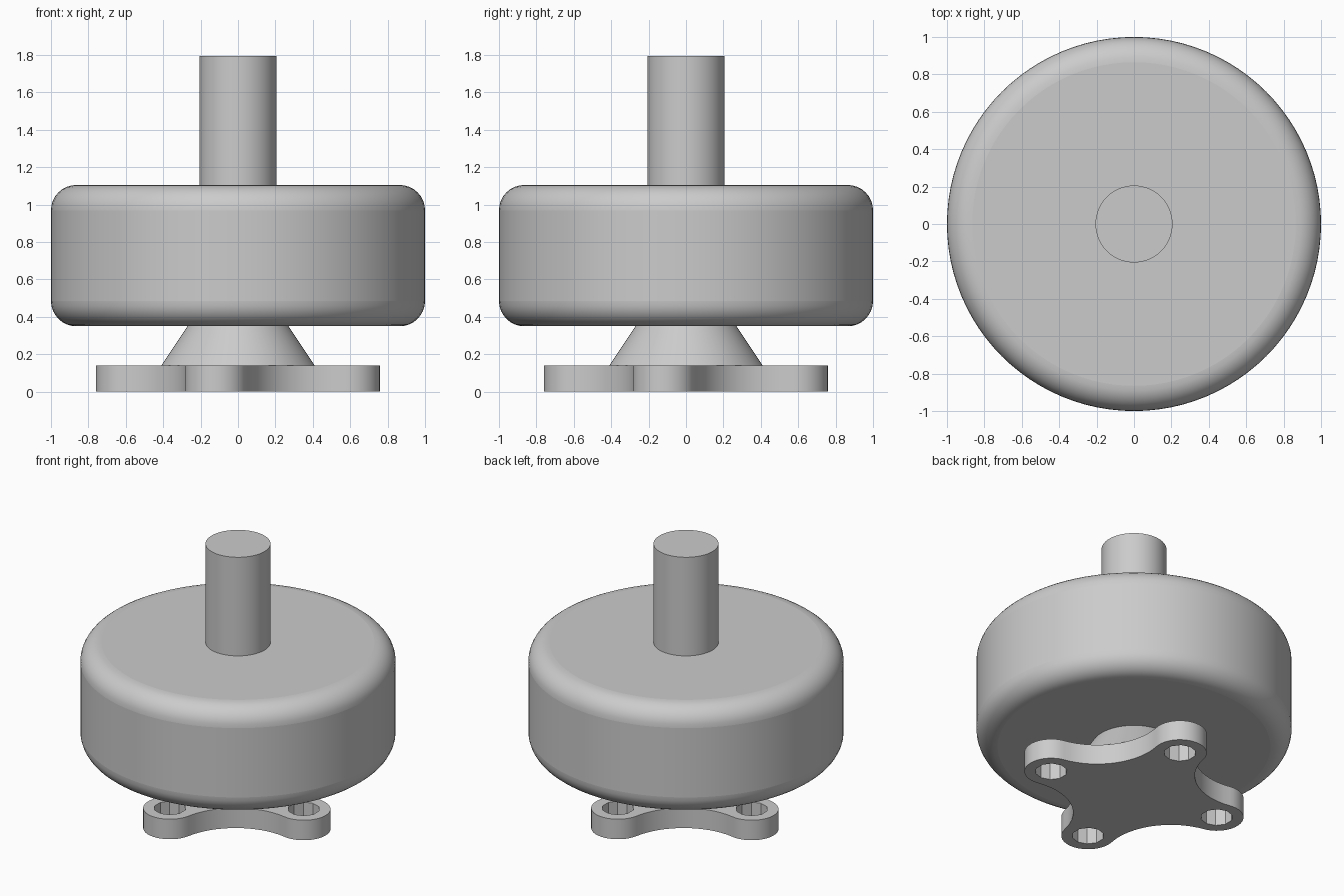
import bpy, bmesh, math
from mathutils import Vector

cube = bpy.data.objects.get("Cube")
if cube:
    bpy.data.objects.remove(cube, do_unlink=True)

grey = bpy.data.materials.new("plain grey")
grey.use_nodes = True
grey.diffuse_color = (0.6, 0.6, 0.6, 1)
grey.node_tree.nodes["Principled BSDF"].inputs["Base Color"].default_value = (0.6, 0.6, 0.6, 1)


def finish(name, bm):
    """Turn a bmesh into a smooth object with sharp edges kept."""
    bmesh.ops.recalc_face_normals(bm, faces=bm.faces)
    mesh = bpy.data.meshes.new(name)
    bm.to_mesh(mesh)
    bm.free()
    mesh.materials.append(grey)
    obj = bpy.data.objects.new(name, mesh)
    bpy.context.collection.objects.link(obj)
    bpy.ops.object.select_all(action="DESELECT")
    obj.select_set(True)
    bpy.context.view_layer.objects.active = obj
    bpy.ops.object.shade_smooth_by_angle(angle=math.radians(30))
    return obj


def frustum(name, r_low, r_high, z_low, z_high, segments=64):
    bm = bmesh.new()
    bmesh.ops.create_cone(bm, cap_ends=True, segments=segments, radius1=r_low,
                          radius2=r_high, depth=z_high - z_low)
    bmesh.ops.translate(bm, verts=bm.verts, vec=(0, 0, (z_low + z_high) / 2))
    return finish(name, bm)


def arc(center, radius, start, end, steps):
    """Points along an arc, angles in degrees."""
    angles = [math.radians(start + (end - start) * i / steps) for i in range(steps + 1)]
    return [center + radius * Vector((math.cos(a), math.sin(a))) for a in angles]


def polar(radius, degrees):
    a = math.radians(degrees)
    return Vector((radius * math.cos(a), radius * math.sin(a)))


# Motor housing: drum with rounded rims
housing = frustum("housing", 1, 1, 0.35, 1.105, 96)
rim = housing.modifiers.new("rounded rims", "BEVEL")
rim.width = 0.135
rim.segments = 8
rim.limit_method = "ANGLE"
rim.angle_limit = math.radians(40)

# Shaft and conical neck
frustum("shaft", 0.206, 0.206, 1.105, 1.795)
frustum("neck", 0.41, 0.27, 0.14, 0.35)

# Mounting plate: four round lugs joined by concave arcs
REACH, LUG, HOLE, THICK, TURN = 0.6, 0.17, 0.102, 0.14, -11
outline = []
for k in range(4):
    a = TURN + 90 * k
    outline += arc(polar(REACH, a), LUG, a - 90, a + 90, 20)
    hollow = polar(REACH * math.sqrt(2), a + 45)
    outline += arc(hollow, REACH - LUG, a - 90, a - 180, 16)[1:-1]

bm = bmesh.new()
face = bm.faces.new([bm.verts.new((p.x, p.y, 0)) for p in outline])
up = bmesh.ops.extrude_face_region(bm, geom=[face])
bmesh.ops.translate(bm, vec=(0, 0, THICK),
                    verts=[g for g in up["geom"] if isinstance(g, bmesh.types.BMVert)])
plate = finish("mounting_plate", bm)

# Screw holes through the lugs
bm = bmesh.new()
for k in range(4):
    made = bmesh.ops.create_cone(bm, cap_ends=True, segments=10, radius1=HOLE,
                                 radius2=HOLE, depth=THICK * 3)
    bmesh.ops.translate(bm, verts=made["verts"],
                        vec=polar(REACH, TURN + 90 * k).to_3d())
cutter = finish("hole_cutter", bm)
cutter.hide_render = True
cutter.hide_set(True)
cutter.display_type = "WIRE"

cut = plate.modifiers.new("screw holes", "BOOLEAN")
cut.operation = "DIFFERENCE"
cut.solver = "EXACT"
cut.object = cutter

# Apply the modifiers, then refresh the smoothing
for obj, name in ((plate, "screw holes"), (housing, "rounded rims")):
    bpy.ops.object.select_all(action="DESELECT")
    obj.select_set(True)
    bpy.context.view_layer.objects.active = obj
    bpy.ops.object.modifier_move_to_index(modifier=name, index=0)
    bpy.ops.object.modifier_apply(modifier=name)
    bpy.ops.object.shade_smooth_by_angle(angle=math.radians(30))
bpy.data.objects.remove(cutter, do_unlink=True)
